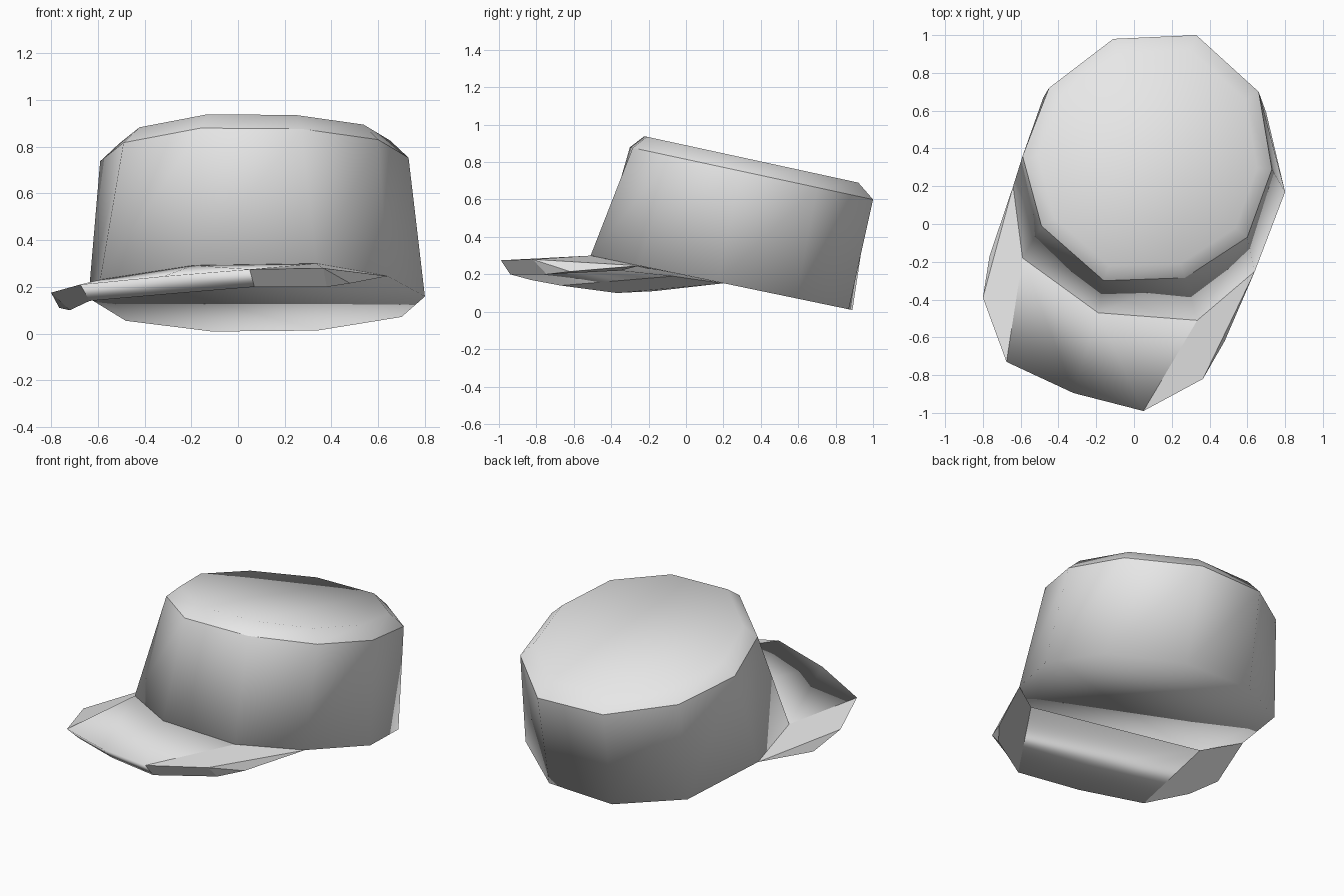
import bpy
import bmesh
from mathutils import Vector

old = bpy.data.objects.get("Cube")
if old:
    bpy.data.objects.remove(old, do_unlink=True)

# One plain grey for the whole cap
grey = bpy.data.materials.new("light_grey")
grey.use_nodes = True
colour = (0.8, 0.8, 0.8, 1)
grey.diffuse_color = colour
grey.node_tree.nodes["Principled BSDF"].inputs["Base Color"].default_value = colour


def finish(name, bm):
    bmesh.ops.recalc_face_normals(bm, faces=bm.faces)
    mesh = bpy.data.meshes.new(name)
    bm.to_mesh(mesh)
    bm.free()
    mesh.materials.append(grey)
    obj = bpy.data.objects.new(name, mesh)
    bpy.context.collection.objects.link(obj)
    return obj


def tilted_ring(bm, outline, height, slope):
    """Ten-sided ring lying on a plane that falls towards the back."""
    return [bm.verts.new((x, y, height - slope * y)) for x, y in outline]


# Crown: leaning ten-sided drum with a chamfered top
base = [(-.64, .20), (-.59, -.18), (-.19, -.47), (.335, -.51), (.64, -.25),
        (.80, .17), (.70, .59), (.34, .87), (-.11, .89), (-.48, .67)]
brow = [(-.59, .36), (-.49, -.01), (-.16, -.30), (.27, -.285), (.60, -.07),
        (.73, .29), (.66, .70), (.33, 1.0), (-.11, .98), (-.45, .72)]
centre = Vector((.08, .345))
lid = [centre + (Vector(p) - centre) * .88 for p in brow]

bm = bmesh.new()
rings = [tilted_ring(bm, base, .194, .208),
         tilted_ring(bm, brow, .815, .215),
         tilted_ring(bm, lid, .89, .217)]
for low, high in zip(rings, rings[1:]):
    for i in range(len(low)):
        j = (i + 1) % len(low)
        bm.faces.new((low[i], low[j], high[j], high[i]))
bm.faces.new(rings[0])
bm.faces.new(rings[-1])
for f in bm.faces:
    f.smooth = True
# Crisp edge where the wall meets the chamfer
for e in bm.edges:
    if all(v in rings[1] for v in e.verts):
        e.smooth = False
finish("crown", bm)

# Brim: a smooth middle sheet with a flat folded flap on each side
points = {
    "root_r": (-.64, .20, .152), "root_a": (-.59, -.18, .231),
    "root_b": (-.19, -.47, .292), "root_c": (.335, -.51, .30),
    "root_l": (.64, -.25, .246),
    "rim_r": (-.675, -.73, .21), "rim_m": (-.32, -.895, .245),
    "rim_l": (.05, -.99, .275),
    "tip_l": (.365, -.82, .28), "fold_l": (.48, -.62, .215),
    "tip_r": (-.80, -.39, .175), "fold_r": (-.765, -.17, .11),
    "low_r": (-.635, -.67, .14), "low_m": (-.29, -.83, .17),
    "low_l": (.07, -.94, .20),
    "hem_l": (.38, -.745, .20), "hem_r": (-.72, -.37, .10),
    "under_l": (.47, -.35, .22), "under_r": (-.55, -.07, .19),
}
middle = ["root_a rim_r rim_m root_b", "root_b rim_m rim_l root_c",
          "rim_r low_r low_m rim_m", "rim_m low_m low_l rim_l",
          "low_r under_r under_l low_l low_m",
          "under_r root_r root_a root_b root_c root_l under_l"]
flaps = ["root_c rim_l tip_l root_l", "root_r tip_r rim_r root_a",
         "rim_l low_l hem_l tip_l", "tip_l hem_l fold_l",
         "tip_l fold_l root_l", "rim_r tip_r hem_r low_r",
         "tip_r fold_r hem_r", "tip_r root_r fold_r",
         "low_l under_l root_l fold_l hem_l",
         "low_r hem_r fold_r root_r under_r"]

bm = bmesh.new()
verts = {k: bm.verts.new(p) for k, p in points.items()}
for group, smooth in ((middle, True), (flaps, False)):
    for names in group:
        face = bm.faces.new([verts[n] for n in names.split()])
        face.smooth = smooth
# Crisp edges around the flaps
for e in bm.edges:
    e.smooth = all(f.smooth for f in e.link_faces)
finish("brim", bm)
